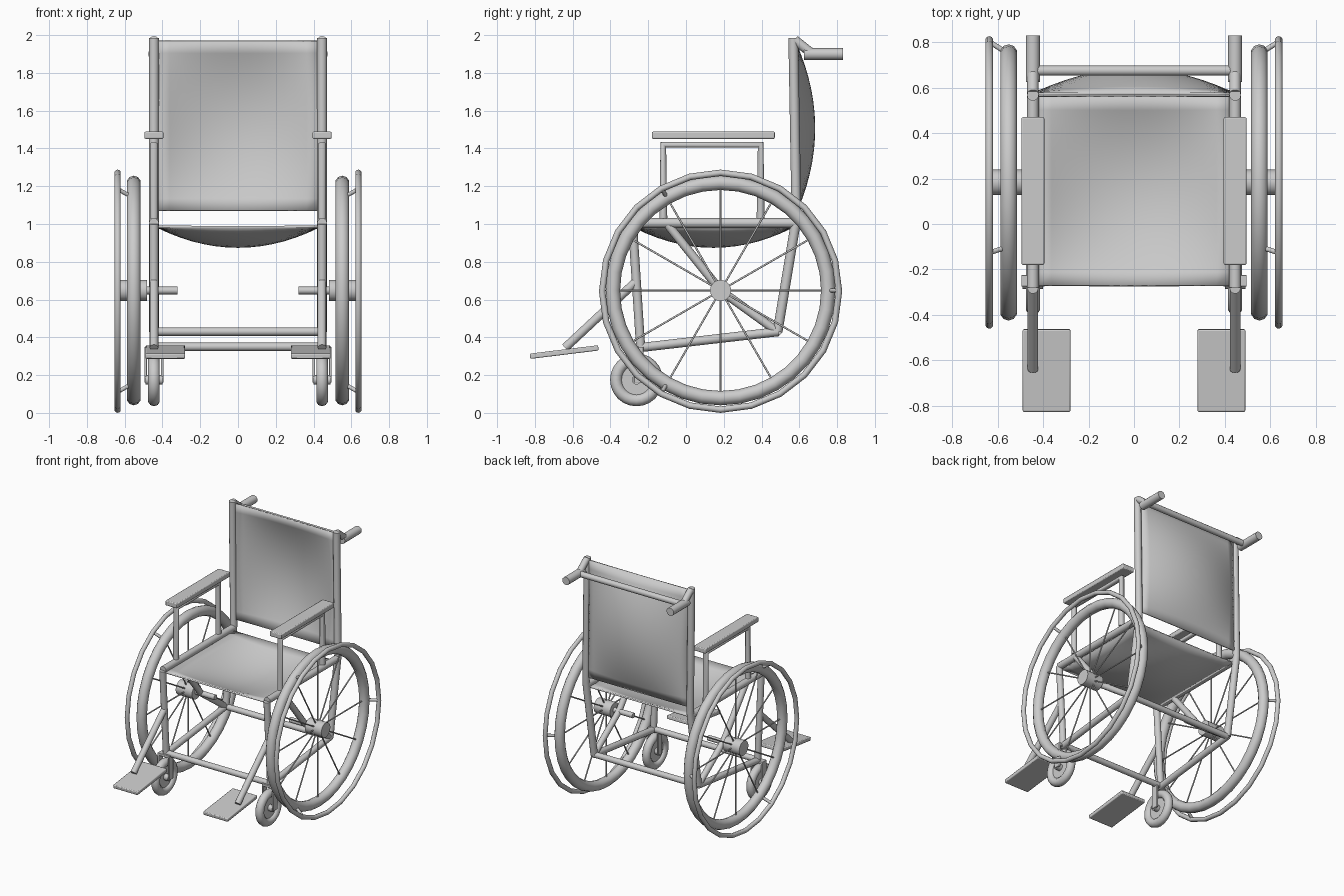
import bpy, bmesh, math
from mathutils import Vector, Matrix

if "Cube" in bpy.data.objects:
    bpy.data.objects.remove(bpy.data.objects["Cube"])

TUBE_X = 0.445          # frame side plane
HUB_Y, HUB_Z = 0.183, 0.648


def finish(obj, angle=40):
    bpy.ops.object.select_all(action='DESELECT')
    obj.select_set(True)
    bpy.context.view_layer.objects.active = obj
    if obj.type == 'CURVE':
        bpy.ops.object.convert(target='MESH')
        obj = bpy.context.object
    bpy.ops.object.shade_smooth_by_angle(angle=math.radians(angle))
    return obj


def tube(name, paths, r):
    """Round capped tubes along one or more point paths."""
    cu = bpy.data.curves.new(name, 'CURVE')
    cu.dimensions = '3D'
    cu.bevel_depth = r
    cu.bevel_resolution = 4
    cu.use_fill_caps = True
    for pts in paths:
        sp = cu.splines.new('POLY')
        sp.points.add(len(pts) - 1)
        for p, co in zip(sp.points, pts):
            p.co = (*co, 1)
    obj = bpy.data.objects.new(name, cu)
    bpy.context.collection.objects.link(obj)
    return finish(obj)


def torus(name, loc, major, minor, seg):
    bpy.ops.mesh.primitive_torus_add(location=loc, rotation=(0, math.pi / 2, 0), major_radius=major,
                                     minor_radius=minor, major_segments=seg, minor_segments=10)
    obj = bpy.context.object
    obj.name = name
    return finish(obj)


def disc(name, loc, r, width):
    bpy.ops.mesh.primitive_cylinder_add(vertices=20, radius=r, depth=width, location=loc,
                                        rotation=(0, math.pi / 2, 0))
    obj = bpy.context.object
    obj.name = name
    return finish(obj)


def box(name, loc, size, tilt=0, bevel=0.006):
    bpy.ops.mesh.primitive_cube_add(size=1, location=loc, rotation=(tilt, 0, 0))
    obj = bpy.context.object
    obj.name = name
    obj.scale = size
    bpy.ops.object.transform_apply(location=False, rotation=False, scale=True)
    mod = obj.modifiers.new('soft_edges', 'BEVEL')
    mod.width = bevel
    mod.segments = 2
    return finish(obj)


def sling(name, place, n=14):
    """Fabric panel: place(u, v, bulge) maps a -1..1 grid into space."""
    bm = bmesh.new()
    rows = []
    for j in range(n + 1):
        v = 2 * j / n - 1
        rows.append([])
        for i in range(n + 1):
            u = 2 * i / n - 1
            rows[-1].append(bm.verts.new(place(u, v, (1 - u * u) * (1 - v * v))))
    for a, b in zip(rows, rows[1:]):
        for i in range(n):
            bm.faces.new((a[i], a[i + 1], b[i + 1], b[i]))
    me = bpy.data.meshes.new(name)
    bm.to_mesh(me)
    bm.free()
    obj = bpy.data.objects.new(name, me)
    bpy.context.collection.objects.link(obj)
    mod = obj.modifiers.new('thickness', 'SOLIDIFY')
    mod.thickness = 0.012
    mod.offset = 0
    return finish(obj)


# Fabric seat and backrest
sling('seat', lambda u, v, b: (0.425 * u, 0.145 + 0.417 * v, 0.985 - 0.105 * b))
sling('backrest', lambda u, v, b: (0.425 * u, 0.578 - 0.006 * v + 0.1 * b, 1.52 + 0.45 * v))

# Cross bars
for name, y, z in (('front_cross_bar', -0.24, 0.35), ('rear_cross_bar', 0.485, 0.43),
                   ('push_bar', 0.675, 1.9)):
    tube(name, [[(-TUBE_X, y, z), (TUBE_X, y, z)]], 0.022)

for side, s in (('left', 1), ('right', -1)):
    X = s * TUBE_X

    def path(*yz):
        return [(X, y, z) for y, z in yz]

    # Side frame
    tube(side + '_back_upright', [path((0.568, 1.985), (0.585, 1.03), (0.485, 0.43))], 0.026)
    tube(side + '_seat_rail', [path((-0.28, 1.005), (0.585, 1.005))], 0.026)
    tube(side + '_front_leg', [path((-0.283, 1.0), (-0.24, 0.345))], 0.024)
    tube(side + '_lower_rail', [path((-0.25, 0.345), (0.49, 0.43))], 0.024)
    tube(side + '_brace', [path((-0.1, 1.0), (HUB_Y, HUB_Z)), path((HUB_Y, HUB_Z), (0.485, 0.43))], 0.023)

    # Push handle
    tube(side + '_handle_neck', [path((0.575, 1.975), (0.67, 1.9))], 0.025)
    tube(side + '_handle_grip', [path((0.625, 1.9), (0.83, 1.9))], 0.031)

    # Armrest
    tube(side + '_arm_frame', [path((-0.12, 1.03), (-0.12, 1.42), (0.395, 1.42), (0.395, 1.03))], 0.021)
    box(side + '_arm_pad', (X, 0.145, 1.47), (0.1, 0.65, 0.038))

    # Leg rest and footplate
    tube(side + '_leg_rest', [path((-0.27, 0.69), (-0.64, 0.345))], 0.023)
    box(side + '_footplate', (s * 0.385, -0.645, 0.322), (0.21, 0.365, 0.028), math.radians(7))

    # Caster
    cy, cz = -0.262, 0.175
    torus(side + '_caster_tyre', (X, cy, cz), 0.108, 0.032, 24)
    disc(side + '_caster_disc', (X, cy, cz), 0.085, 0.02)
    disc(side + '_caster_hub', (X, cy, cz), 0.025, 0.09)
    for k in (-1, 1):
        box(side + '_caster_fork', (X + k * 0.044, -0.25, 0.255), (0.014, 0.05, 0.19), bevel=0.003)
    box(side + '_fork_crown', (X, -0.25, 0.34), (0.1, 0.05, 0.02), bevel=0.003)

    # Large wheel
    wx = s * 0.552
    torus(side + '_wheel_tyre', (wx, HUB_Y, HUB_Z), 0.57, 0.038, 36)
    torus(side + '_hand_rim', (s * 0.637, HUB_Y, HUB_Z - 0.004), 0.627, 0.017, 24)
    disc(side + '_wheel_hub', (wx, HUB_Y, HUB_Z), 0.056, 0.14)
    tube(side + '_axle', [[(s * 0.32, HUB_Y, HUB_Z), (wx, HUB_Y, HUB_Z)]], 0.02)

    def polar(x, r, deg):
        a = math.radians(deg)
        return (s * x, HUB_Y + r * math.cos(a), HUB_Z + r * math.sin(a))

    tube(side + '_spokes', [[polar(0.552, 0.03, d), polar(0.552, 0.56, d)] for d in range(0, 360, 30)], 0.005)
    tube(side + '_rim_tabs', [[polar(0.56, 0.57, d), polar(0.637, 0.62, d)] for d in (0, 120, 240)], 0.011)
